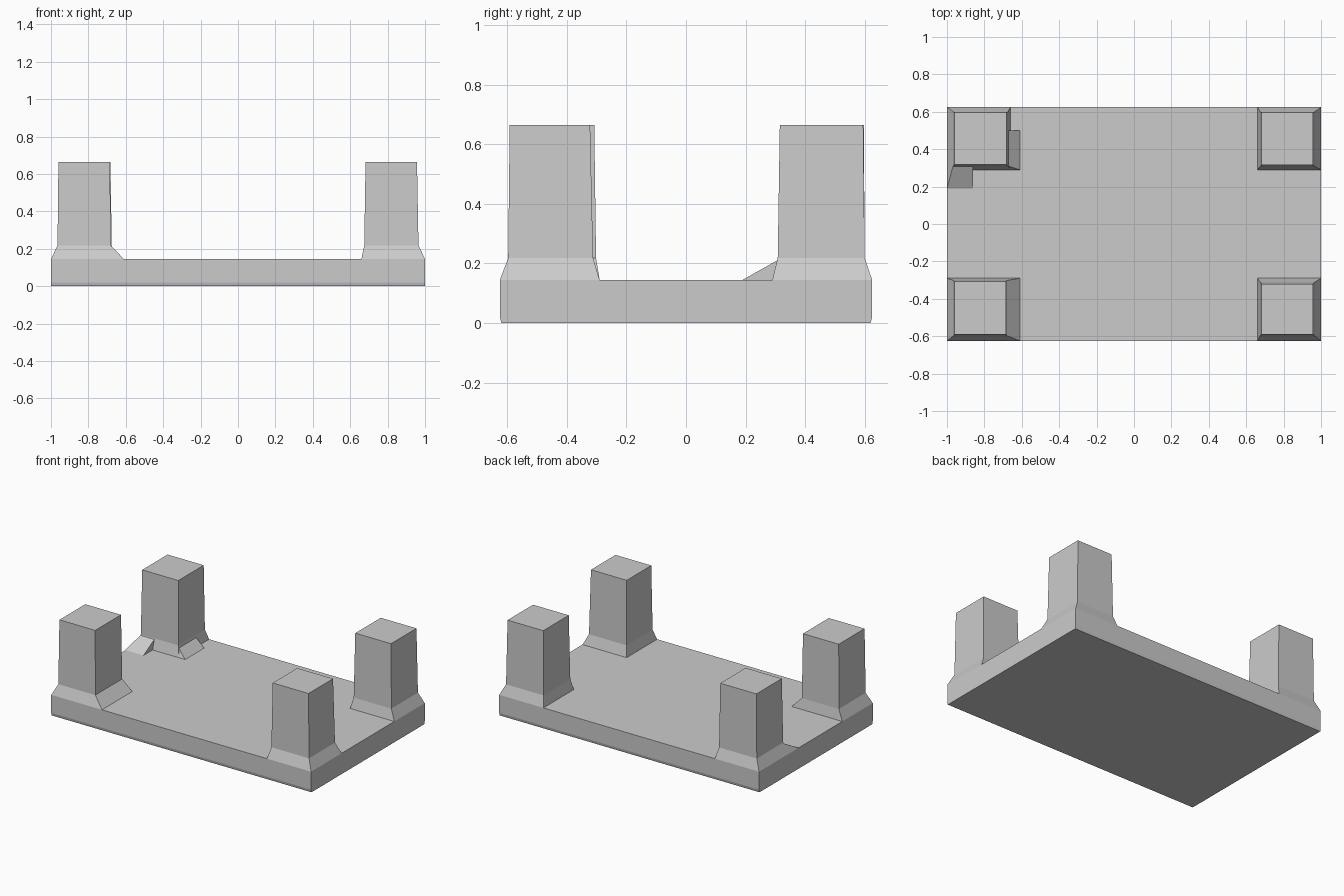
import bpy

if "Cube" in bpy.data.objects:
    bpy.data.objects.remove(bpy.data.objects["Cube"])

DECK = 0.145    # top of the slab
COLLAR = 0.218  # where the flared foot meets the post
TOP = 0.665


def add_mesh(name, verts, faces):
    mesh = bpy.data.meshes.new(name)
    mesh.from_pydata(verts, [], faces)
    mesh.update()
    obj = bpy.data.objects.new(name, mesh)
    bpy.context.collection.objects.link(obj)
    return obj


def loft(name, sections, bottom=False):
    """Stack rectangles (z, x0, x1, y0, y1) into a solid."""
    verts, faces = [], []
    for z, x0, x1, y0, y1 in sections:
        verts += [(x0, y0, z), (x1, y0, z), (x1, y1, z), (x0, y1, z)]
    for s in range(len(sections) - 1):
        a = 4 * s
        for i in range(4):
            j = (i + 1) % 4
            faces.append((a + i, a + j, a + 4 + j, a + 4 + i))
    n = len(verts)
    faces.append((n - 4, n - 3, n - 2, n - 1))
    if bottom:
        faces.append((3, 2, 1, 0))
    return add_mesh(name, verts, faces)


def post(name, foot, shaft, top):
    loft(name, [(DECK, *foot), (COLLAR, *shaft), (TOP, *top)])


# Slab
loft("base_slab", [(0.0, -1, 1, -0.62, 0.62), (0.02, -1, 1, -0.625, 0.625),
                   (DECK, -1, 1, -0.625, 0.625)], bottom=True)

# Corner posts with flared feet
post("front_left_post", (-1, -0.61, -0.625, -0.29),
     (-0.965, -0.68, -0.597, -0.302), (-0.96, -0.685, -0.592, -0.308))
post("front_right_post", (0.66, 1, -0.625, -0.29),
     (0.675, 0.965, -0.597, -0.312), (0.682, 0.957, -0.592, -0.322))
post("back_right_post", (0.66, 1, 0.29, 0.625),
     (0.675, 0.965, 0.308, 0.6), (0.682, 0.957, 0.315, 0.595))
post("back_left_post", (-1, -0.66, 0.29, 0.625),
     (-0.965, -0.675, 0.31, 0.6), (-0.96, -0.682, 0.318, 0.597))

# Sloped gussets at the foot of the back left post
gusset_faces = [(0, 1, 4, 3), (0, 3, 5, 2), (1, 2, 5, 4), (0, 2, 1), (3, 4, 5)]
add_mesh("side_gusset",
         [(-0.69, 0.29, DECK), (-0.61, 0.29, DECK), (-0.69, 0.315, COLLAR),
          (-0.69, 0.50, DECK), (-0.61, 0.50, DECK), (-0.69, 0.50, COLLAR)],
         [tuple(reversed(f)) for f in gusset_faces])
add_mesh("front_gusset",
         [(-1, 0.32, DECK), (-1, 0.19, DECK), (-0.965, 0.32, COLLAR),
          (-0.86, 0.32, DECK), (-0.86, 0.19, DECK), (-0.86, 0.32, COLLAR)],
         gusset_faces)

# Consistent outward normals on the gussets
import bmesh
for name in ("side_gusset", "front_gusset"):
    mesh = bpy.data.objects[name].data
    bm = bmesh.new()
    bm.from_mesh(mesh)
    bmesh.ops.recalc_face_normals(bm, faces=bm.faces)
    bm.to_mesh(mesh)
    bm.free()
